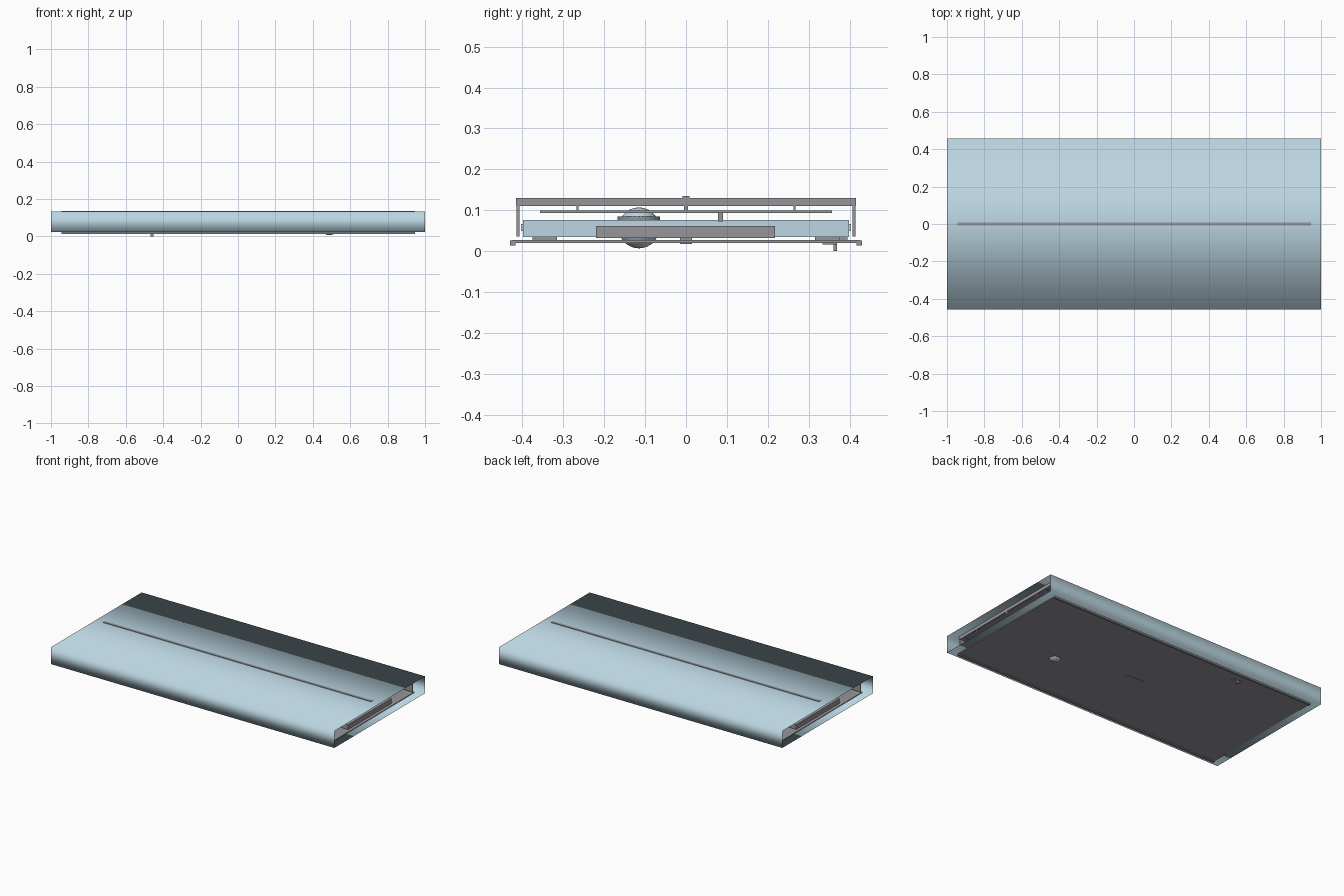
import bpy, bmesh, math

if "Cube" in bpy.data.objects:
    bpy.data.objects.remove(bpy.data.objects["Cube"])


def material(name, rgb):
    m = bpy.data.materials.new(name)
    m.diffuse_color = (*rgb, 1)
    m.use_nodes = True
    m.node_tree.nodes["Principled BSDF"].inputs["Base Color"].default_value = m.diffuse_color
    return m


BLUE = material("pale_blue", (0.50, 0.67, 0.76))
GREY = material("mid_grey", (0.30, 0.30, 0.33))


def finish(name, bm, mat, smooth=False):
    me = bpy.data.meshes.new(name)
    bm.to_mesh(me)
    bm.free()
    me.materials.append(mat)
    for p in me.polygons:
        p.use_smooth = smooth
    ob = bpy.data.objects.new(name, me)
    bpy.context.collection.objects.link(ob)
    return ob


def box(name, x, y, z, mat):
    """Box from (min, max) pairs on each axis."""
    bm = bmesh.new()
    bmesh.ops.create_cube(bm, size=1)
    for v in bm.verts:
        v.co = [r[0] if c < 0 else r[1] for c, r in zip(v.co, (x, y, z))]
    return finish(name, bm, mat)


def pair(name, x, y, z, mat):
    """Box mirrored front to back."""
    box(name + "_back", x, y, z, mat)
    box(name + "_front", x, (-y[1], -y[0]), z, mat)


# outer sleeve: thin rectangular tube, open at both ends, softly shaded
bm = bmesh.new()
profile = [(-0.457, 0.024), (0.457, 0.024), (0.457, 0.132), (-0.457, 0.132)]
ends = [[bm.verts.new((x, y, z)) for y, z in profile] for x in (-1, 1)]
for i in range(4):
    j = (i + 1) % 4
    bm.faces.new((ends[0][i], ends[0][j], ends[1][j], ends[1][i]))
bmesh.ops.recalc_face_normals(bm, faces=bm.faces)
finish("outer_sleeve", bm, BLUE, smooth=True)

L = (-0.945, 0.945)

# ridge along the top
box("top_ridge", L, (-0.009, 0.009), (0.125, 0.135), GREY)

# inner cover: top panel with side walls
box("cover_top", L, (-0.415, 0.415), (0.110, 0.130), GREY)
pair("cover_wall", L, (0.407, 0.414), (0.036, 0.110), GREY)

# hanging shelf and its hangers
box("shelf", L, (-0.357, 0.357), (0.093, 0.100), GREY)
box("middle_hanger", L, (-0.005, 0.005), (0.100, 0.110), GREY)
pair("side_hanger", L, (0.263, 0.267), (0.100, 0.110), GREY)
box("shelf_support", (-0.9, 0.9), (0.078, 0.090), (0.073, 0.093), GREY)

# base plate and edge rails
box("base_plate", L, (-0.425, 0.425), (0.020, 0.028), GREY)
pair("edge_rail", L, (0.417, 0.430), (0.014, 0.026), GREY)
box("base_rib", (-0.06, 0.06), (-0.015, 0.015), (0.018, 0.035), GREY)

# main body block with end blocks, pads and side knobs
box("body_block", (-0.88, 0.88), (-0.398, 0.398), (0.035, 0.076), BLUE)
for s, side in ((-1, "left"), (1, "right")):
    box(side + "_end_block", sorted((s * 0.88, s * 0.93)), (-0.22, 0.218),
        (0.032, 0.062), GREY)
    pair(side + "_pad", sorted((s * 0.78, s * 0.86)), (0.315, 0.375), (0.027, 0.035), GREY)
    pair(side + "_knob", sorted((s * 0.60, s * 0.64)), (0.396, 0.403), (0.050, 0.066), BLUE)

# rolling ball showing through the plate, held by a collar
bm = bmesh.new()
bmesh.ops.create_uvsphere(bm, u_segments=24, v_segments=14, radius=0.050)
bmesh.ops.translate(bm, verts=bm.verts, vec=(0.49, -0.115, 0.057))
finish("ball", bm, BLUE, smooth=True)
bm = bmesh.new()
bmesh.ops.create_cone(bm, cap_ends=True, segments=24, radius1=0.052, radius2=0.052, depth=0.010)
bmesh.ops.translate(bm, verts=bm.verts, vec=(0.49, -0.115, 0.080))
finish("ball_collar", bm, GREY)

# small foot with its bracket
box("foot", (-0.468, -0.452), (0.360, 0.369), (0.000, 0.022), GREY)
box("foot_bracket", (-0.49, -0.43), (0.333, 0.369), (0.016, 0.021), GREY)
box("foot_strip", (-0.52, -0.40), (0.335, 0.395), (0.028, 0.038), GREY)
